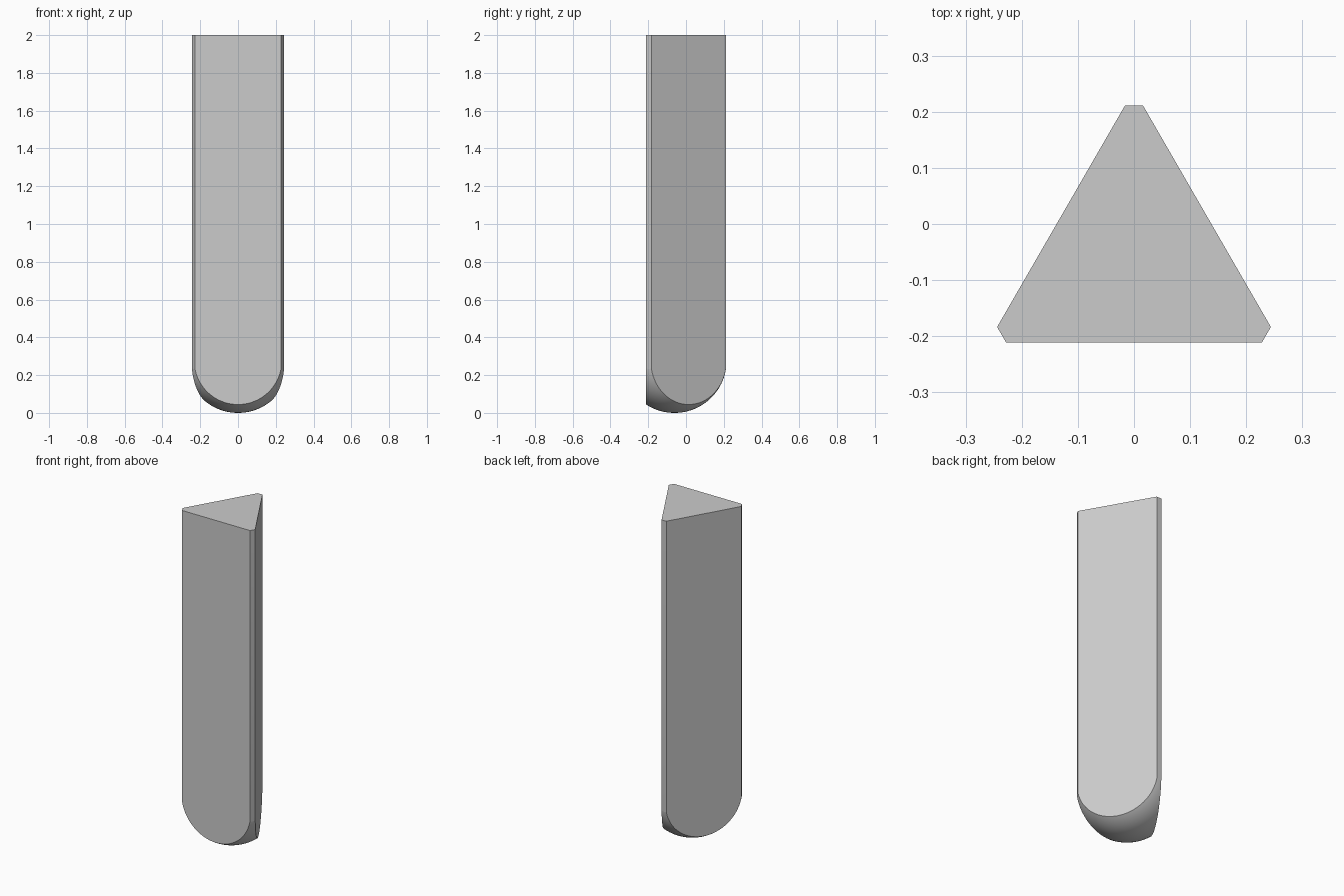
import bpy
import bmesh
from math import radians, sin, cos
from mathutils import Vector

cube = bpy.data.objects.get("Cube")
if cube:
    bpy.data.objects.remove(cube, do_unlink=True)

RADIUS = 0.276      # round tip
HEIGHT = 2.0
AXIS_Y = -0.061     # centre of the triangular section
FLAT = 0.15         # axis to broad sides
CHAMFER = 0.2725    # axis to narrow corner strips

# Plain grey
grey = bpy.data.materials.new("light grey")
grey.use_nodes = True
colour = (0.6, 0.6, 0.6, 1)
grey.diffuse_color = colour
grey.node_tree.nodes["Principled BSDF"].inputs["Base Color"].default_value = colour

# Round-ended rod: lower half of a sphere, its rim drawn up to the flat top
bm = bmesh.new()
bmesh.ops.create_uvsphere(bm, u_segments=96, v_segments=64, radius=RADIUS)
bmesh.ops.delete(bm, geom=[v for v in bm.verts if v.co.z > 0.001], context="VERTS")
bmesh.ops.translate(bm, verts=bm.verts, vec=(0, 0, RADIUS))
rim = [e for e in bm.edges if e.is_boundary]
raised = bmesh.ops.extrude_edge_only(bm, edges=rim)["geom"]
for v in raised:
    if isinstance(v, bmesh.types.BMVert):
        v.co.z = HEIGHT
bmesh.ops.edgeloop_fill(bm, edges=[e for e in bm.edges if e.is_boundary])

# Slice three broad sides and three narrow corner strips
for i in range(6):
    angle = radians(-90 + 60 * i)
    normal = Vector((cos(angle), sin(angle), 0))
    distance = CHAMFER if i % 2 else FLAT
    bmesh.ops.bisect_plane(bm, geom=bm.verts[:] + bm.edges[:] + bm.faces[:],
                           dist=1e-6, plane_co=normal * distance,
                           plane_no=normal, clear_outer=True)
    bmesh.ops.edgeloop_fill(bm, edges=[e for e in bm.edges if e.is_boundary])

bmesh.ops.translate(bm, verts=bm.verts, vec=(0, AXIS_Y, 0))
bmesh.ops.recalc_face_normals(bm, faces=bm.faces)

mesh = bpy.data.meshes.new("triangular_rod")
bm.to_mesh(mesh)
bm.free()
mesh.materials.append(grey)
rod = bpy.data.objects.new("triangular_rod", mesh)
bpy.context.collection.objects.link(rod)

# Smooth tip, crisp sides
bpy.ops.object.select_all(action="DESELECT")
rod.select_set(True)
bpy.context.view_layer.objects.active = rod
bpy.ops.object.shade_smooth_by_angle(angle=radians(10))
